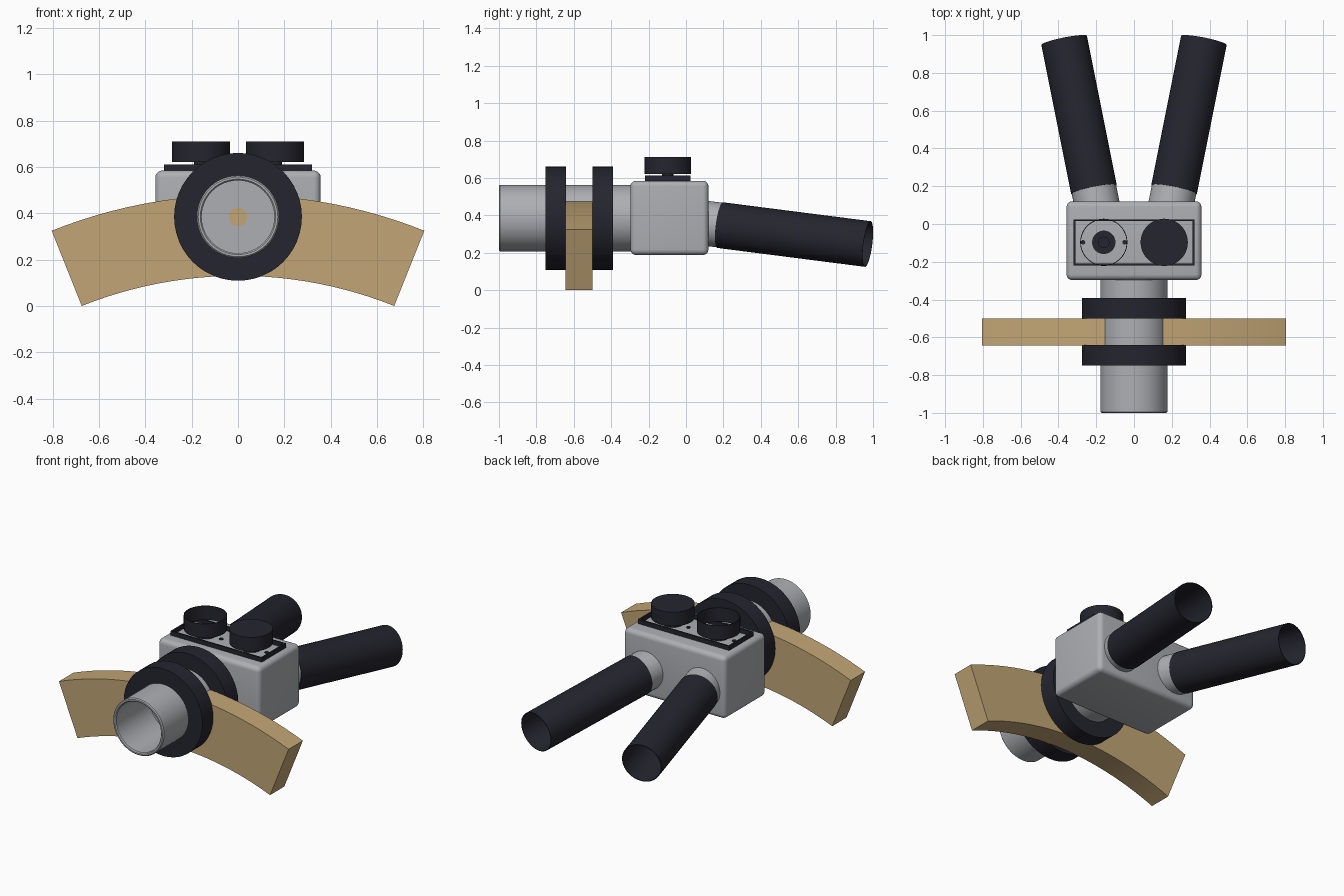
import bpy, bmesh, math
from mathutils import Matrix, Vector

if "Cube" in bpy.data.objects:
    bpy.data.objects.remove(bpy.data.objects["Cube"])


def material(name, rgb):
    m = bpy.data.materials.new(name)
    m.use_nodes = True
    m.diffuse_color = (*rgb, 1)
    m.node_tree.nodes["Principled BSDF"].inputs["Base Color"].default_value = (*rgb, 1)
    return m


METAL = material("light grey metal", (0.42, 0.43, 0.45))
RUBBER = material("dark rubber", (0.018, 0.018, 0.028))
WOOD = material("tan board", (0.54, 0.38, 0.18))


def finish(bm, name, mat, smooth=True):
    bmesh.ops.remove_doubles(bm, verts=bm.verts, dist=0.0001)
    bmesh.ops.recalc_face_normals(bm, faces=bm.faces)
    mesh = bpy.data.meshes.new(name)
    bm.to_mesh(mesh)
    bm.free()
    mesh.materials.append(mat)
    ob = bpy.data.objects.new(name, mesh)
    bpy.context.collection.objects.link(ob)
    if smooth:
        bpy.ops.object.select_all(action="DESELECT")
        ob.select_set(True)
        bpy.context.view_layer.objects.active = ob
        bpy.ops.object.shade_smooth_by_angle(angle=math.radians(35))
    return ob


def lathe(name, mat, origin, axis, profile, sides=48):
    """Spin a closed (radius, distance) profile around an axis."""
    bm = bmesh.new()
    turn = Vector(axis).to_track_quat("Z", "Y").to_matrix().to_4x4()
    place = Matrix.Translation(origin) @ turn
    verts = [bm.verts.new(place @ Vector((r, 0, t))) for r, t in profile]
    edges = [bm.edges.new((verts[i - 1], v)) for i, v in enumerate(verts)
             if profile[i - 1][0] or profile[i][0]]
    bmesh.ops.spin(bm, geom=verts + edges, cent=origin, axis=Vector(axis).normalized(),
                   angle=math.tau, steps=sides, use_merge=False)
    return finish(bm, name, mat)


def disc(name, mat, origin, axis, r, h):
    return lathe(name, mat, origin, axis, [(0, 0), (r, 0), (r, h), (0, h)])


def ring(name, mat, origin, axis, inner, outer, h):
    return lathe(name, mat, origin, axis,
                 [(inner, 0), (outer, 0), (outer, h), (inner, h)])


def box(name, mat, lo, hi, bevel=0):
    lo, hi = Vector(lo), Vector(hi)
    bm = bmesh.new()
    bmesh.ops.create_cube(bm, size=1, matrix=Matrix.Translation((lo + hi) / 2)
                          @ Matrix.Diagonal((*(hi - lo), 1)))
    if bevel:
        bmesh.ops.bevel(bm, geom=bm.edges[:], offset=bevel, segments=5,
                        profile=0.5, affect="EDGES")
    return finish(bm, name, mat, bool(bevel))


BACK, UP = (0, 1, 0), (0, 0, 1)
AXIS_Z = 0.385

# Rounded housing
box("housing", METAL, (-0.357, -0.297, 0.188), (0.357, 0.12, 0.585), 0.03)

# Front pipe with a deep bore, closed behind by a wall with a small tan centre
lathe("front_pipe", METAL, (0, -1, AXIS_Z), BACK,
      [(0, 0.34), (0.157, 0.34), (0.157, 0.006), (0.163, 0),
       (0.172, 0), (0.178, 0.006), (0.178, 0.72), (0, 0.72)])
disc("bore_centre", WOOD, (0, -0.664, AXIS_Z), BACK, 0.04, 0.006)

# Two flanges clamping the board
for name, y in (("front_flange", -0.75), ("rear_flange", -0.5)):
    ring(name, RUBBER, (0, y, AXIS_Z), BACK, 0.17, 0.276, 0.109)

# Curved board: an arc sector with thickness along y
bm = bmesh.new()
R_IN, R_OUT, HALF, STEPS = 1.817, 2.167, math.radians(21.8), 24
centre_z = -R_IN * math.cos(HALF)
arc = [HALF * (2 * i / STEPS - 1) for i in range(STEPS + 1)]
sections = []
for a in arc:
    corners = ((R_IN, -0.643), (R_OUT, -0.643), (R_OUT, -0.5), (R_IN, -0.5))
    sections.append([bm.verts.new((r * math.sin(a), y, centre_z + r * math.cos(a)))
                     for r, y in corners])
for s, t in zip(sections, sections[1:]):
    for k in range(4):
        bm.faces.new((s[k - 1], s[k], t[k], t[k - 1]))
bm.faces.new(sections[0])
bm.faces.new(sections[-1])
finish(bm, "curved_board", WOOD)

# Raised rim on top of the housing, open in the middle
KY = -0.097
for side in (-1, 1):
    y = KY + side * 0.117
    box("rim_long_side", RUBBER, (-0.32, y - 0.005, 0.58), (0.32, y + 0.005, 0.612))
    x = side * 0.315
    box("rim_short_side", RUBBER, (x - 0.005, KY - 0.12, 0.58), (x + 0.005, KY + 0.12, 0.612))

# Knob seats, stems and screws
for side in (-1, 1):
    x = side * 0.16
    disc("knob_seat", RUBBER, (x, KY, 0.58), UP, 0.062, 0.012)
    disc("knob_stem", RUBBER, (x, KY, 0.585), UP, 0.03, 0.045)
    for s in (-1, 1):
        disc("screw", RUBBER, (x + s * 0.11, KY, 0.58), UP, 0.012, 0.01)

# One closed knob and one open ring knob
disc("closed_knob", RUBBER, (0.16, KY, 0.622), UP, 0.125, 0.089)
ring("open_knob", RUBBER, (-0.16, KY, 0.622), UP, 0.121, 0.125, 0.089)

# Splayed rear handles: metal stub and hollow grip
for side, label in ((1, "left"), (-1, "right")):
    axis = Vector((side * 0.2, 1, -0.128))
    start = Vector((side * 0.212, 0.183, 0.348))
    length = axis.length * 0.789
    disc(label + "_handle_stub", METAL, start - axis * 0.1, axis, 0.12, 0.13)
    lathe(label + "_handle_grip", RUBBER, start, axis,
          [(0, 0), (0.123, 0), (0.123, length), (0.119, length),
           (0.119, 0.04), (0, 0.04)])
